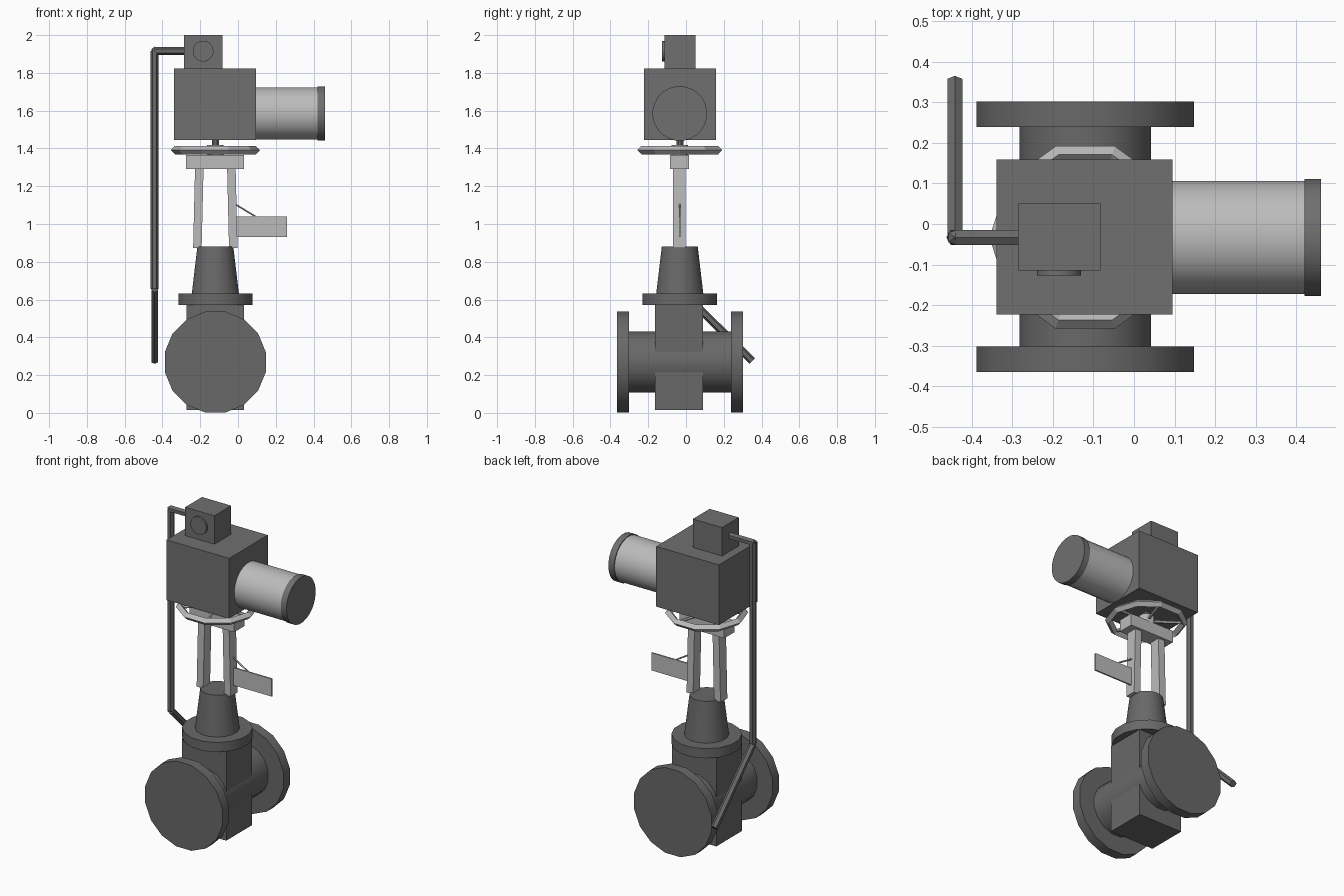
import bpy, bmesh, math
from mathutils import Vector

if "Cube" in bpy.data.objects:
    bpy.data.objects.remove(bpy.data.objects["Cube"])

CX, CY = -0.12, -0.033      # valve axis


def material(name, v):
    m = bpy.data.materials.new(name)
    m.diffuse_color = (v, v, v, 1)
    m.use_nodes = True
    m.node_tree.nodes["Principled BSDF"].inputs["Base Color"].default_value = m.diffuse_color
    return m


DARK = material("dark grey paint", 0.16)
MID = material("dark grey cast iron", 0.14)
LIGHT = material("light grey steel", 0.50)


def finish(name, bm, mat, smooth=False):
    bmesh.ops.recalc_face_normals(bm, faces=bm.faces[:])
    me = bpy.data.meshes.new(name)
    bm.to_mesh(me)
    bm.free()
    me.materials.append(mat)
    ob = bpy.data.objects.new(name, me)
    bpy.context.collection.objects.link(ob)
    if smooth:
        bpy.ops.object.select_all(action='DESELECT')
        ob.select_set(True)
        bpy.context.view_layer.objects.active = ob
        bpy.ops.object.shade_smooth_by_angle(angle=math.radians(30))
    return ob


def box(name, lo, hi, mat):
    bm = bmesh.new()
    bmesh.ops.create_cube(bm, size=1)
    for v in bm.verts:
        v.co = [(a + b) / 2 + c * (b - a) for a, b, c in zip(lo, hi, v.co)]
    return finish(name, bm, mat)


def rod(name, a, b, r1, mat, r2=None, n=16, spin=0.5, smooth=True):
    """Capped cylinder or cone from a to b; spin is in fractions of one side."""
    a, b = Vector(a), Vector(b)
    d = (b - a).normalized()
    u = Vector((0, 0, 1)) if abs(d.z) < 0.9 else Vector((1, 0, 0))
    u = (u - d * u.dot(d)).normalized()
    w = d.cross(u)
    bm = bmesh.new()
    rings = []
    for p, r in ((a, r1), (b, r1 if r2 is None else r2)):
        ring = []
        for i in range(n):
            t = 2 * math.pi * (i + spin) / n
            ring.append(bm.verts.new(p + (u * math.cos(t) + w * math.sin(t)) * r))
        rings.append(ring)
        bm.faces.new(ring)
    for i in range(n):
        j = (i + 1) % n
        bm.faces.new((rings[0][i], rings[0][j], rings[1][j], rings[1][i]))
    return finish(name, bm, mat, smooth)


# valve body, pipe and end flanges
box("valve_body", (-0.273, -0.163, 0.015), (0.033, 0.09, 0.575), MID)
rod("flow_pipe", (CX, -0.31, 0.269), (CX, 0.25, 0.269), 0.165, MID)
for name, y in (("front_flange", -0.365), ("back_flange", 0.239)):
    rod(name, (CX, y, 0.269), (CX, y + 0.063, 0.269), 0.2725, MID)

# bonnet
rod("bonnet_flange", (CX, CY, 0.572), (CX, CY, 0.632), 0.2, MID)
rod("bonnet_cone", (CX, CY, 0.632), (CX, CY, 0.88), 0.127, MID, r2=0.097)

# yoke legs lean slightly inwards
for side, name in ((-1, "left_yoke_leg"), (1, "right_yoke_leg")):
    bm = bmesh.new()
    bmesh.ops.create_cube(bm, size=1)
    for v in bm.verts:
        mid = 0.085 if v.co.z > 0 else 0.095
        v.co = (CX + side * mid + v.co.x * 0.045, CY - 0.003 + v.co.y * 0.068,
                1.2925 if v.co.z > 0 else 0.872)
    finish(name, bm, LIGHT)
box("yoke_head", (-0.275, -0.085, 1.29), (0.033, 0.015, 1.365), LIGHT)

# handwheel: diamond section swept round ten corners, with spokes and hub
bm = bmesh.new()
N, R, T = 10, 0.214, 0.022
rings = []
for i in range(N):
    a = 2 * math.pi * i / N
    rings.append([bm.verts.new((CX + r * math.cos(a), CY + r * math.sin(a), z))
                  for r, z in ((R + T, 1.391), (R, 1.413), (R - T, 1.391), (R, 1.369))])
for i in range(N):
    for k in range(4):
        p, q, m = rings[i], rings[(i + 1) % N], (k + 1) % 4
        bm.faces.new((p[k], p[m], q[m], q[k]))
finish("handwheel_rim", bm, LIGHT)
for i in range(5):
    a = 2 * math.pi * i / 5
    rod("handwheel_spoke_%d" % (i + 1), (CX, CY, 1.391),
        (CX + R * math.cos(a), CY + R * math.sin(a), 1.391), 0.009, LIGHT, n=6)
rod("handwheel_hub", (CX, CY, 1.362), (CX, CY, 1.418), 0.045, LIGHT, n=12)
rod("stem", (CX, CY, 1.36), (CX, CY, 1.45), 0.02, MID, n=8)

# tag plate and its brace
box("tag_plate", (-0.005, CY - 0.005, 0.93), (0.26, CY + 0.005, 1.04), LIGHT)
rod("tag_brace", (-0.015, CY, 1.105), (0.1, CY, 1.035), 0.005, LIGHT, n=6)

# actuator housing and motor
box("actuator_housing", (-0.339, -0.223, 1.445), (0.095, 0.159, 1.822), DARK)
rod("motor", (0.09, CY, 1.585), (0.42, CY, 1.585), 0.14, LIGHT, n=24)
rod("motor_cap", (0.42, CY, 1.585), (0.46, CY, 1.585), 0.145, DARK, n=24)

# control box and dial
box("control_box", (-0.285, -0.115, 1.822), (-0.083, 0.051, 2.0), DARK)
rod("dial", (-0.185, -0.127, 1.915), (-0.185, -0.113, 1.915), 0.055, DARK, n=20)

# conduit: out of the control box, down, then backwards
path = [(-0.28, CY, 1.917), (-0.441, CY, 1.917), (-0.441, CY, 0.655), (-0.441, 0.35, 0.275)]
for i, name in enumerate(("conduit_top", "conduit_drop", "conduit_tail")):
    rod(name, path[i], path[i + 1], 0.021, MID, n=6, spin=0)
bm = bmesh.new()
bmesh.ops.create_icosphere(bm, subdivisions=1, radius=0.022)
bmesh.ops.translate(bm, verts=bm.verts[:], vec=path[1])
finish("conduit_elbow", bm, MID, True)
